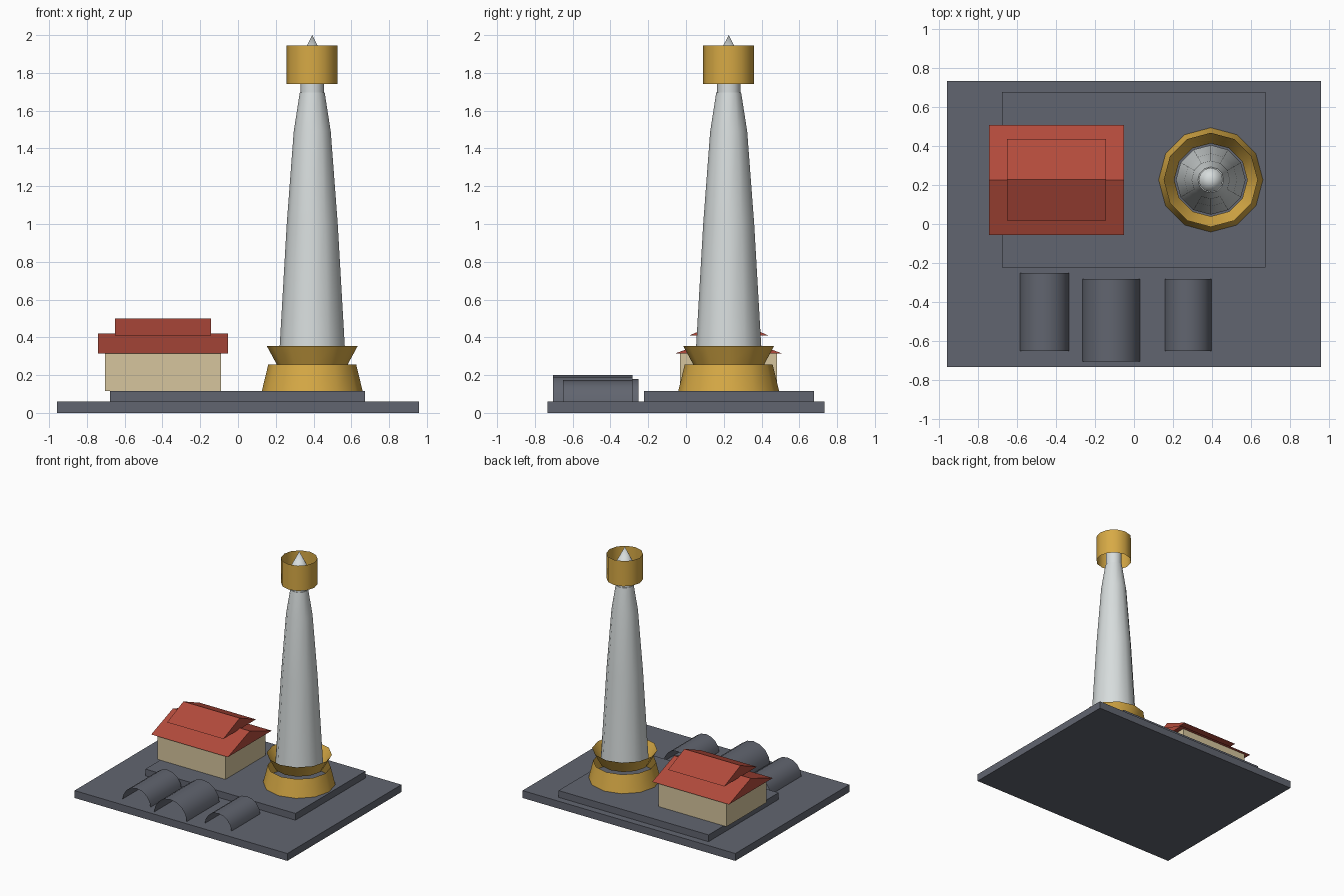
import bpy, bmesh, math

old = bpy.data.objects.get("Cube")
if old:
    bpy.data.objects.remove(old, do_unlink=True)


def material(name, rgb):
    m = bpy.data.materials.new(name)
    m.use_nodes = True
    m.diffuse_color = (*rgb, 1)
    m.node_tree.nodes["Principled BSDF"].inputs["Base Color"].default_value = (*rgb, 1)
    return m


grey = material("slate grey", (0.12, 0.13, 0.16))
gold = material("gold", (0.68, 0.40, 0.06))
white = material("pale grey", (0.68, 0.72, 0.72))
red = material("brick red", (0.45, 0.07, 0.045))
cream = material("cream", (0.67, 0.56, 0.34))

SIDES = 12
TOWER = (0.393, 0.226)


def finish(name, bm, mat, smooth=False):
    bmesh.ops.remove_doubles(bm, verts=bm.verts, dist=1e-5)
    mesh = bpy.data.meshes.new(name)
    bm.to_mesh(mesh)
    bm.free()
    mesh.materials.append(mat)
    obj = bpy.data.objects.new(name, mesh)
    bpy.context.collection.objects.link(obj)
    if smooth:
        bpy.ops.object.select_all(action='DESELECT')
        obj.select_set(True)
        bpy.context.view_layer.objects.active = obj
        bpy.ops.object.shade_smooth_by_angle(angle=math.radians(35))
    return obj


def box(name, x, y, z, mat):
    bm = bmesh.new()
    bmesh.ops.create_cube(bm, size=1)
    for v in bm.verts:
        v.co = [lo + (c + 0.5) * (hi - lo) for c, (lo, hi) in zip(v.co, (x, y, z))]
    return finish(name, bm, mat)


def turned(name, profile, mat):
    """Open surface of revolution about the tower axis from (radius, z) points."""
    bm = bmesh.new()
    rings = []
    for r, z in profile:
        rings.append([bm.verts.new((TOWER[0] + r * math.cos(a), TOWER[1] + r * math.sin(a), z))
                      for a in (math.tau * i / SIDES for i in range(SIDES))])
    for low, high in zip(rings, rings[1:]):
        for i in range(SIDES):
            j = (i + 1) % SIDES
            bm.faces.new((low[i], low[j], high[j], high[i]))
    return finish(name, bm, mat, True)


def gable_roof(name, x, y, eave, ridge):
    """Solid triangular prism with its ridge along x."""
    bm = bmesh.new()
    section = ((y[0], eave), (y[1], eave), (sum(y) / 2, ridge))
    a, b = [[bm.verts.new((px, py, pz)) for py, pz in section] for px in x]
    bm.faces.new(a)
    bm.faces.new(b)
    for i in range(3):
        j = (i + 1) % 3
        bm.faces.new((a[i], a[j], b[j], b[i]))
    bmesh.ops.recalc_face_normals(bm, faces=bm.faces)
    return finish(name, bm, red)


def arched_hut(name, x, radius, y, steps=8):
    """Thin half-round shell, open at both ends."""
    bm = bmesh.new()
    angles = [math.pi * i / steps for i in range(steps + 1)]
    a, b = [[bm.verts.new((x + radius * math.cos(t), py, 0.052 + radius * math.sin(t)))
             for t in angles] for py in y]
    for i in range(steps):
        bm.faces.new((a[i], b[i], b[i + 1], a[i + 1]))
    bmesh.ops.recalc_face_normals(bm, faces=bm.faces)
    for f in bm.faces:
        f.normal_update()
    if sum(f.normal.z for f in bm.faces) < 0:
        bmesh.ops.reverse_faces(bm, faces=bm.faces)
    return finish(name, bm, grey, True)


# Ground slabs
box("base_slab", (-0.957, 0.957), (-0.733, 0.733), (0, 0.06), grey)
box("upper_slab", (-0.677, 0.673), (-0.223, 0.677), (0.06, 0.115), grey)

# Tower with its flared foot
turned("tower_foot", [(0.267, 0.115), (0.233, 0.255)], gold)
turned("tower_collar", [(0.187, 0.255), (0.241, 0.355)], gold)
turned("tower_shaft", [(0.178, 0.255), (0.135, 1.0), (0.098, 1.49), (0.066, 1.695)], white)
turned("tower_shoulder", [(0.066, 1.695), (0.062, 1.695)], white)
turned("tower_neck", [(0.062, 1.695), (0.062, 1.88)], white)
turned("tower_spike", [(0.062, 1.88), (0, 2.0)], white)
turned("tower_crown", [(0.135, 1.74), (0.135, 1.945)], gold)

# House with a double roof
box("house_walls", (-0.703, -0.09), (-0.033, 0.483), (0.115, 0.315), cream)
gable_roof("lower_roof", (-0.742, -0.052), (-0.056, 0.508), 0.315, 0.42)
gable_roof("upper_roof", (-0.65, -0.144), (0.018, 0.436), 0.41, 0.5)

# Row of huts along the front
for side, x, radius, y in (("right", -0.457, 0.127, (-0.651, -0.252)),
                           ("middle", -0.116, 0.148, (-0.703, -0.282)),
                           ("left", 0.277, 0.121, (-0.651, -0.282))):
    arched_hut(side + "_hut", x, radius, y)
